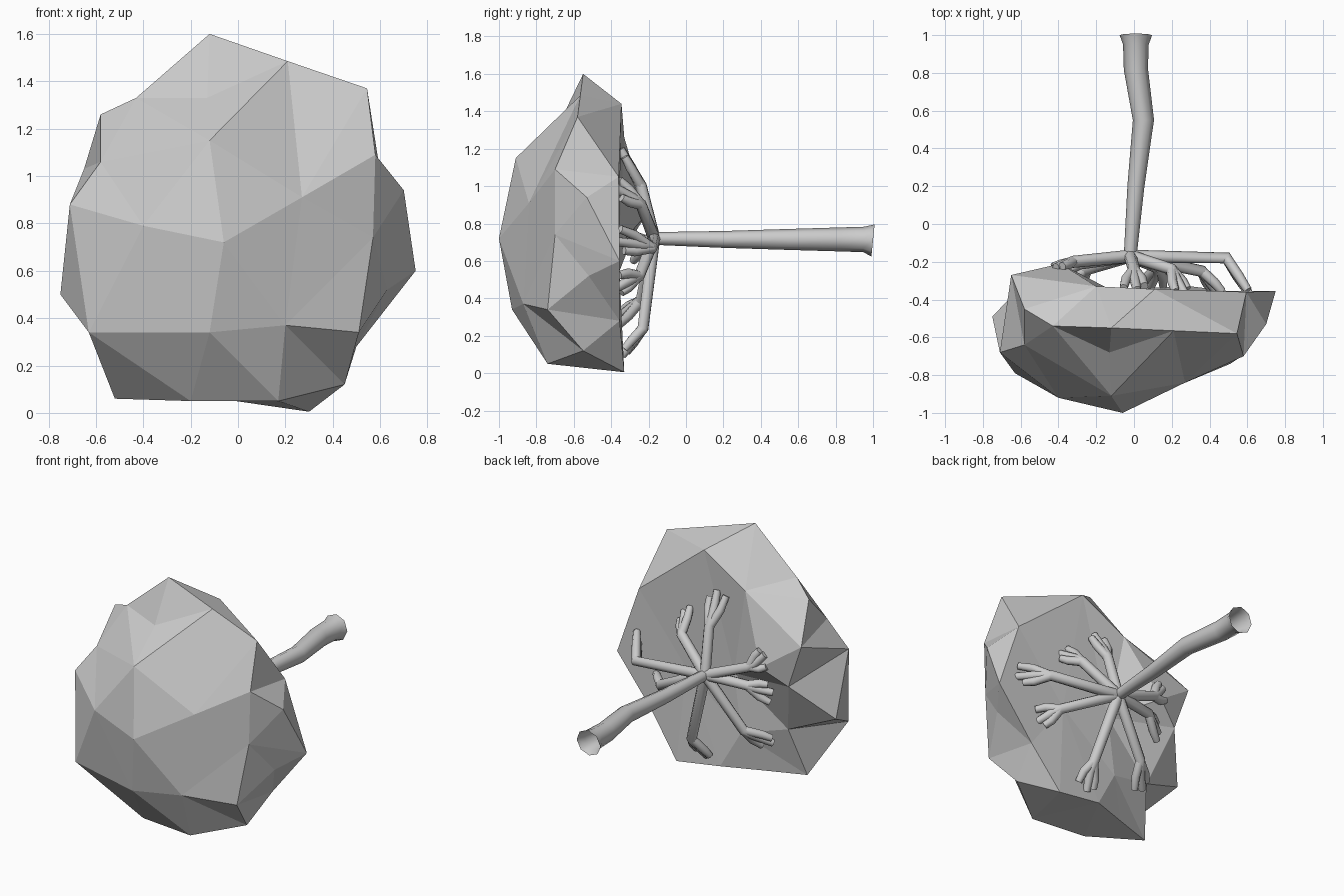
import bpy, bmesh
from mathutils import Vector

if "Cube" in bpy.data.objects:
    bpy.data.objects.remove(bpy.data.objects["Cube"])


def tube(name, paths, sides_res, caps=True):
    """One mesh made of round tapered tubes; each path is a list of (x, y, z, radius)."""
    cu = bpy.data.curves.new(name, 'CURVE')
    cu.dimensions = '3D'
    cu.bevel_depth = 1.0
    cu.bevel_resolution = sides_res
    cu.use_fill_caps = caps
    for path in paths:
        s = cu.splines.new('POLY')
        s.points.add(len(path) - 1)
        for p, (x, y, z, r) in zip(s.points, path):
            p.co = (x, y, z, 1)
            p.radius = r
    tmp = bpy.data.objects.new(name + "_curve", cu)
    bpy.context.collection.objects.link(tmp)
    dg = bpy.context.evaluated_depsgraph_get()
    me = bpy.data.meshes.new_from_object(tmp.evaluated_get(dg))
    bpy.data.objects.remove(tmp)
    ob = bpy.data.objects.new(name, me)
    bpy.context.collection.objects.link(ob)
    bpy.context.view_layer.objects.active = ob
    ob.select_set(True)
    bpy.ops.object.shade_smooth_by_angle(angle=1.2)
    ob.select_set(False)
    return ob


# Trunk: lies along y, flared and open at the root end
hub = (-0.02, -0.17, 0.72)
tube("trunk", [[(0.01, 1.0, 0.71, 0.086), (0.01, 0.95, 0.715, 0.068),
                (0.01, 0.82, 0.715, 0.064), (0.05, 0.55, 0.715, 0.056),
                (0.01, 0.2, 0.715, 0.045), (*hub, 0.034)]], 2, caps=False)

# Branches: (elbow, tip) pairs, each fanning out from the hub and forking
branches = [
    ((0.0, -0.24, 1.00), (0.0, -0.35, 1.20)),
    ((0.20, -0.24, 0.90), (0.26, -0.37, 1.00)),
    ((0.49, -0.18, 0.67), (0.61, -0.37, 0.72)),
    ((0.36, -0.25, 0.52), (0.45, -0.37, 0.47)),
    ((0.12, -0.23, 0.24), (0.10, -0.34, 0.10)),
    ((-0.25, -0.24, 0.39), (-0.36, -0.37, 0.28)),
    ((-0.29, -0.21, 0.71), (-0.43, -0.29, 0.65)),
    ((-0.32, -0.20, 0.84), (-0.42, -0.23, 0.92)),
]
limbs = []
for elbow, tip in branches:
    e, t, h = Vector(elbow), Vector(tip), Vector(hub)
    d = e - h
    side = Vector((-d.z, 0, d.x)).normalized() * 0.055
    mid = e.lerp(t, 0.35)
    limbs.append([(*h, 0.034), (*e, 0.032), (*mid, 0.029), (*(t - side * 0.3), 0.023)])
    for k, f in ((1, 0.9), (-1, 0.8)):
        a = e.lerp(t, 0.5) + side * k * 0.8
        limbs.append([(*e, 0.028), (*a, 0.027), (*(e.lerp(t, f) + side * k), 0.022)])
tube("branches", limbs, 2)

# Canopy: faceted lump, points wrapped around its middle
lump = [
    (-.06, -1, .72), (-.12, -.91, 1.15), (.27, -.84, .91), (-.40, -.92, .79),
    (-.12, -.93, .34), (.20, -.87, .37), (-.58, -.64, 1.06), (-.71, -.68, .88),
    (-.75, -.49, .50), (-.63, -.79, .34), (.57, -.70, .74), (.51, -.74, .34),
    (.17, -.74, .05), (-.20, -.70, .05), (-.52, -.52, .06), (.45, -.55, .12),
    (.30, -.33, .005), (-.01, -.34, .05), (-.12, -.55, 1.60), (.545, -.58, 1.37),
    (.58, -.70, 1.09), (.595, -.36, 1.05), (.70, -.53, .94), (.75, -.355, .60),
    (.63, -.52, .52), (.50, -.355, .28), (.11, -.345, 1.44), (-.43, -.54, 1.33),
    (-.58, -.45, 1.26), (-.65, -.27, 1.03), (-.20, -.33, 1.26), (-.39, -.21, .85),
    (-.55, -.28, .74), (-.10, -.36, .68), (-.45, -.42, .38), (-.13, -.68, 1.33),
    (.21, -.565, 1.485), (.25, -.36, .62), (-.15, -.36, .30), (-.26, -.43, .055),
]
centre = Vector((0, -0.6, 0.7))
bm = bmesh.new()
layer = bm.verts.layers.int.new("idx")
for i, p in enumerate(lump):
    v = bm.verts.new((Vector(p) - centre).normalized())
    v[layer] = i
bmesh.ops.convex_hull(bm, input=bm.verts[:])
for v in bm.verts:
    v.co = lump[v[layer]]
bmesh.ops.recalc_face_normals(bm, faces=bm.faces[:])
me = bpy.data.meshes.new("canopy")
bm.to_mesh(me)
bm.free()
bpy.context.collection.objects.link(bpy.data.objects.new("canopy", me))
